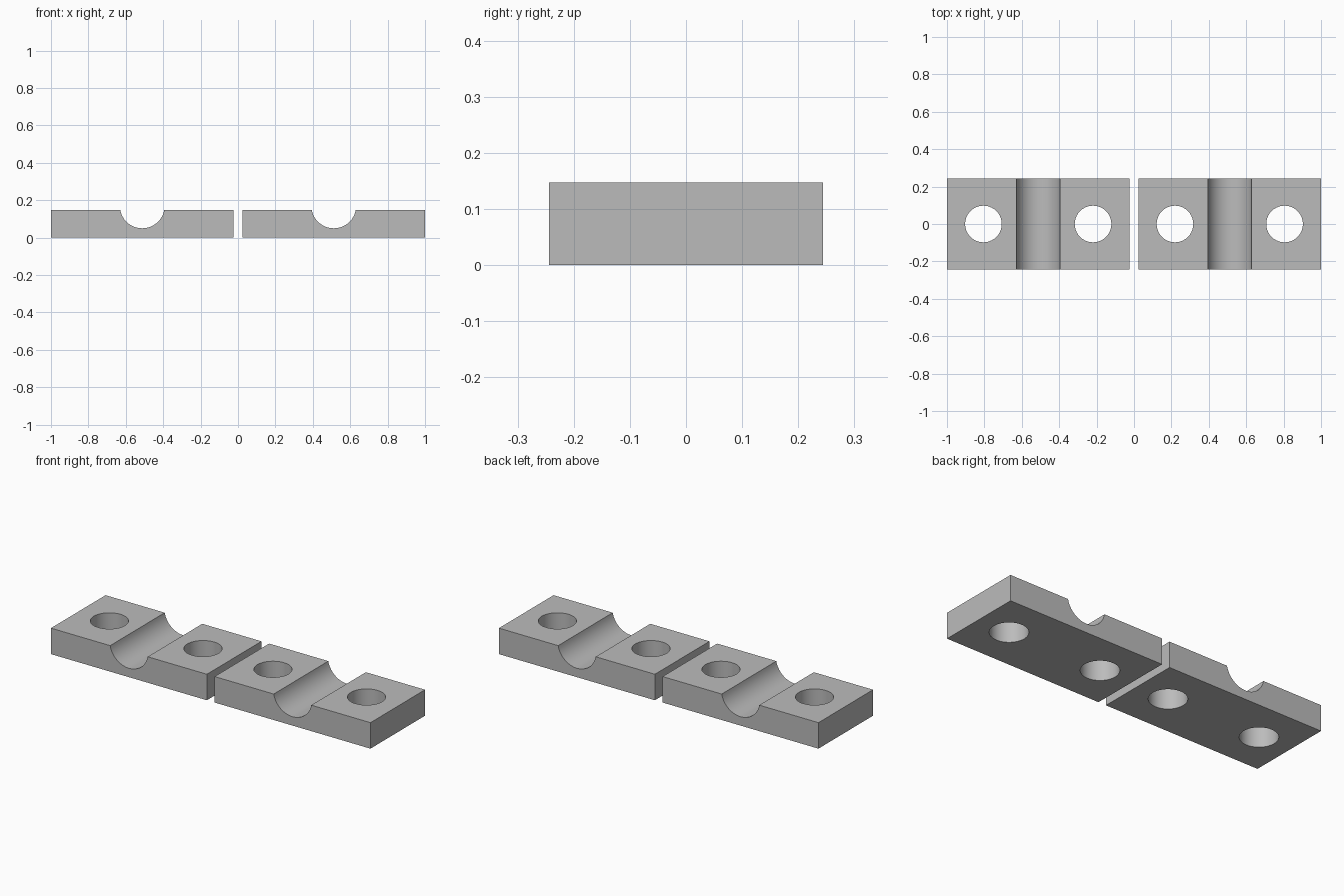
import bpy
import math

cube = bpy.data.objects.get("Cube")
if cube:
    bpy.data.objects.remove(cube, do_unlink=True)

WIDTH, DEPTH, HEIGHT = 0.976, 0.488, 0.147
BLOCK_X = 0.512
HOLE_OFFSET, HOLE_RADIUS = 0.293, 0.098
GROOVE_RADIUS, GROOVE_Z = 0.12, 0.17

grey = bpy.data.materials.new("plain grey")
grey.use_nodes = True
colour = (0.5, 0.5, 0.5, 1)
grey.diffuse_color = colour
grey.node_tree.nodes["Principled BSDF"].inputs["Base Color"].default_value = colour


def cut_cylinder(block, radius, location, rotation=(0, 0, 0)):
    """Subtract a round bar from the block."""
    bpy.ops.mesh.primitive_cylinder_add(
        vertices=40, radius=radius, depth=1, location=location, rotation=rotation)
    cutter = bpy.context.object
    cutter.hide_render = True
    bpy.context.view_layer.objects.active = block
    mod = block.modifiers.new("cut", "BOOLEAN")
    mod.operation = "DIFFERENCE"
    mod.solver = "EXACT"
    mod.object = cutter
    bpy.ops.object.modifier_apply(modifier=mod.name)
    bpy.data.objects.remove(cutter, do_unlink=True)


def clamp_block(name, x):
    bpy.ops.mesh.primitive_cube_add(size=1, location=(x, 0, HEIGHT / 2))
    block = bpy.context.object
    block.name = name
    block.scale = (WIDTH, DEPTH, HEIGHT)
    bpy.ops.object.transform_apply(location=False, rotation=False, scale=True)
    block.data.materials.append(grey)

    # Bolt holes
    for side in (-1, 1):
        cut_cylinder(block, HOLE_RADIUS, (x + side * HOLE_OFFSET, 0, HEIGHT / 2))

    # Round groove across the top
    cut_cylinder(block, GROOVE_RADIUS, (x, 0, GROOVE_Z), (math.pi / 2, 0, 0))

    bpy.ops.object.select_all(action="DESELECT")
    block.select_set(True)
    bpy.context.view_layer.objects.active = block
    bpy.ops.object.shade_smooth_by_angle(angle=math.radians(30))


clamp_block("right_clamp_block", -BLOCK_X)
clamp_block("left_clamp_block", BLOCK_X)
